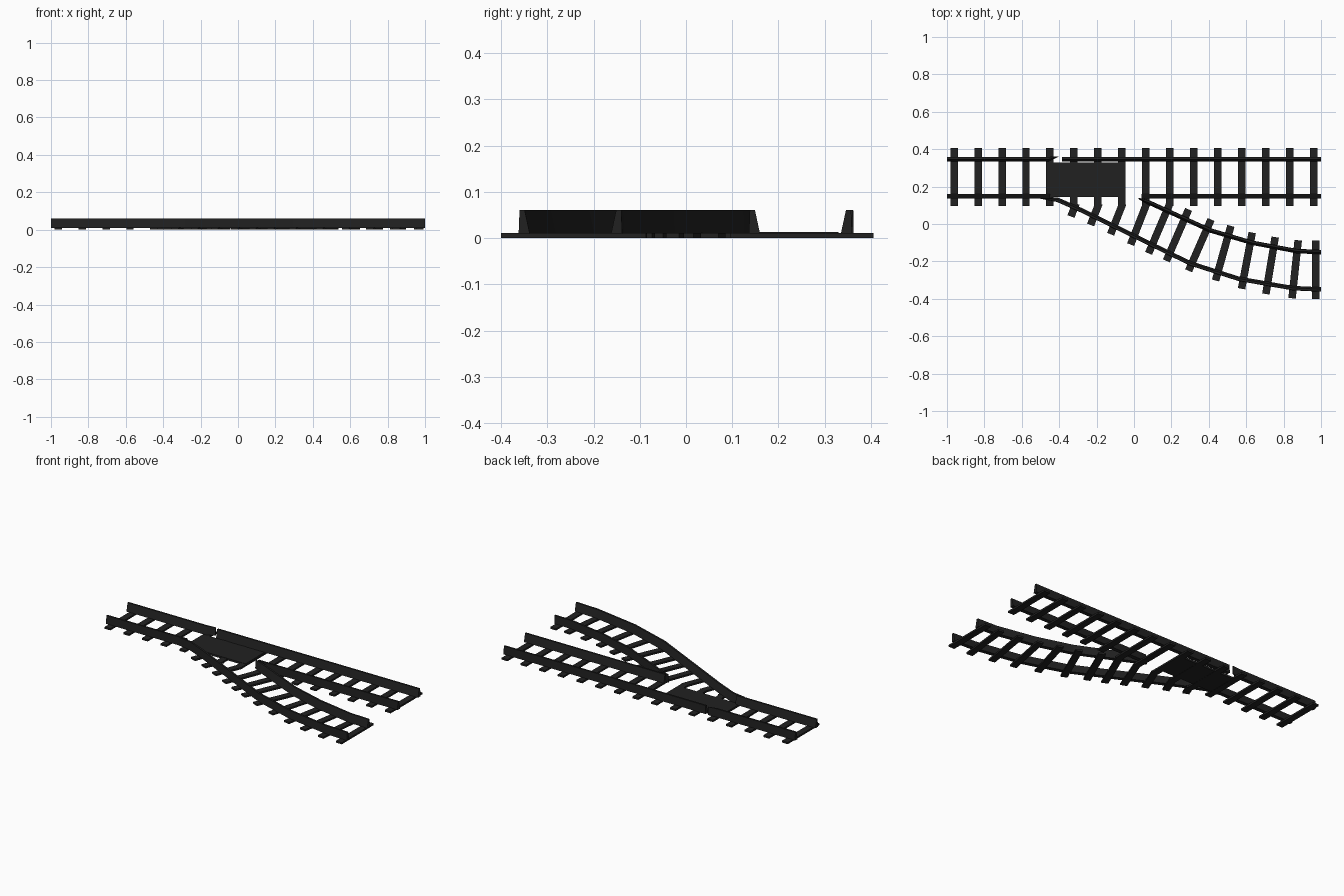
import bpy, bmesh
from mathutils import Vector

if "Cube" in bpy.data.objects:
    bpy.data.objects.remove(bpy.data.objects["Cube"])

TIE_TOP, RAIL_TOP = 0.011, 0.061


def material(name, v):
    m = bpy.data.materials.new(name)
    m.diffuse_color = (v, v, v, 1)
    m.use_nodes = True
    m.node_tree.nodes["Principled BSDF"].inputs["Base Color"].default_value = m.diffuse_color
    return m


iron = material("dark iron", 0.0155)


def finish(name, bm):
    bmesh.ops.recalc_face_normals(bm, faces=bm.faces)
    me = bpy.data.meshes.new(name)
    bm.to_mesh(me)
    bm.free()
    me.materials.append(iron)
    ob = bpy.data.objects.new(name, me)
    bpy.context.collection.objects.link(ob)


def prism(name, outline, z0, z1):
    bm = bmesh.new()
    low = [bm.verts.new((x, y, z0)) for x, y in outline]
    top = [bm.verts.new((x, y, z1)) for x, y in outline]
    bm.faces.new(low)
    bm.faces.new(top)
    n = len(low)
    for i in range(n):
        j = (i + 1) % n
        bm.faces.new((low[i], low[j], top[j], top[i]))
    finish(name, bm)


def rail(name, pts, side, start=1, end=1):
    """Sweep a rail with a steep outer and sloped inner face.
    side is +1 when the outer face is left of travel; start/end taper the tips."""
    prof = [(-0.012, TIE_TOP - 0.001), (0.012, TIE_TOP - 0.001),
            (0.010, RAIL_TOP), (-0.001, RAIL_TOP)]
    P = [Vector(p) for p in pts]
    bm = bmesh.new()
    rings = []
    for i, p in enumerate(P):
        d1 = (p - P[i - 1]).normalized() if i else (P[1] - p).normalized()
        d2 = (P[i + 1] - p).normalized() if i < len(P) - 1 else d1
        t = (d1 + d2).normalized()
        n = Vector((-t.y, t.x)) * side
        if i in (0, len(P) - 1):          # end caps are cut square to x
            n = Vector((0, side))
        w = start if i == 0 else end if i == len(P) - 1 else 1
        ring = []
        for o, z in prof:
            q = p + n * (0.012 + (o - 0.012) * w)
            ring.append(bm.verts.new((q.x, q.y, z)))
        rings.append(ring)
    for a, b in zip(rings, rings[1:]):
        for k in range(4):
            m = (k + 1) % 4
            bm.faces.new((a[k], a[m], b[m], b[k]))
    bm.faces.new(rings[0])
    bm.faces.new(rings[-1])
    finish(name, bm)


def tie(name, a, b, w=0.02):
    a, b = Vector(a), Vector(b)
    d = (b - a).normalized()
    n = Vector((-d.y, d.x)) * w
    prism(name, [a + n, a - n, b - n, b + n], 0, TIE_TOP)


# straight track ties
for i in range(16):
    x = -0.962 + 0.1282 * i
    tie(f"straight_tie_{i}", (x, 0.095), (x, 0.405))

# diverging track ties, (outer end, inner end)
branch = [((-0.337, 0.04), (-0.31, 0.11)), ((-0.232, -0.005), (-0.187, 0.11)),
          ((-0.125, -0.055), (-0.06, 0.11)), ((-0.018, -0.11), (0.068, 0.11)),
          ((0.078, -0.157), (0.194, 0.115)), ((0.173, -0.197), (0.292, 0.078)),
          ((0.292, -0.25), (0.412, 0.024)), ((0.436, -0.302), (0.518, -0.01)),
          ((0.575, -0.346), (0.632, -0.046)), ((0.705, -0.374), (0.755, -0.07)),
          ((0.845, -0.397), (0.878, -0.087)), ((0.972, -0.4), (0.972, -0.087))]
for i, (a, b) in enumerate(branch):
    tie(f"branch_tie_{i}", a, b)

# switch plate
prism("switch_plate", [(-0.47, 0.145), (-0.05, 0.145), (-0.05, 0.33), (-0.47, 0.33)],
      0.001, TIE_TOP + 0.002)

# straight rails, broken at the switch
rail("far_rail_left", [(-1, 0.347), (-0.455, 0.347), (-0.405, 0.35)], 1, end=0.15)
rail("far_rail_right", [(-0.385, 0.347), (1, 0.347)], 1)
rail("near_rail_left", [(-1, 0.148), (-0.45, 0.148)], -1)
rail("near_rail_right", [(0.04, 0.148), (1, 0.148)], -1)

# diverging rails
rail("branch_outer_rail", [(-0.5, 0.147), (-0.41, 0.13), (-0.28, 0.073), (0.3, -0.21),
                           (0.56, -0.293), (0.85, -0.343), (1, -0.35)], -1, start=0.15)
rail("branch_inner_rail", [(0.025, 0.128), (0.08, 0.115), (0.41, -0.035), (0.63, -0.1),
                           (0.87, -0.145), (1, -0.15)], 1, start=0.3)
